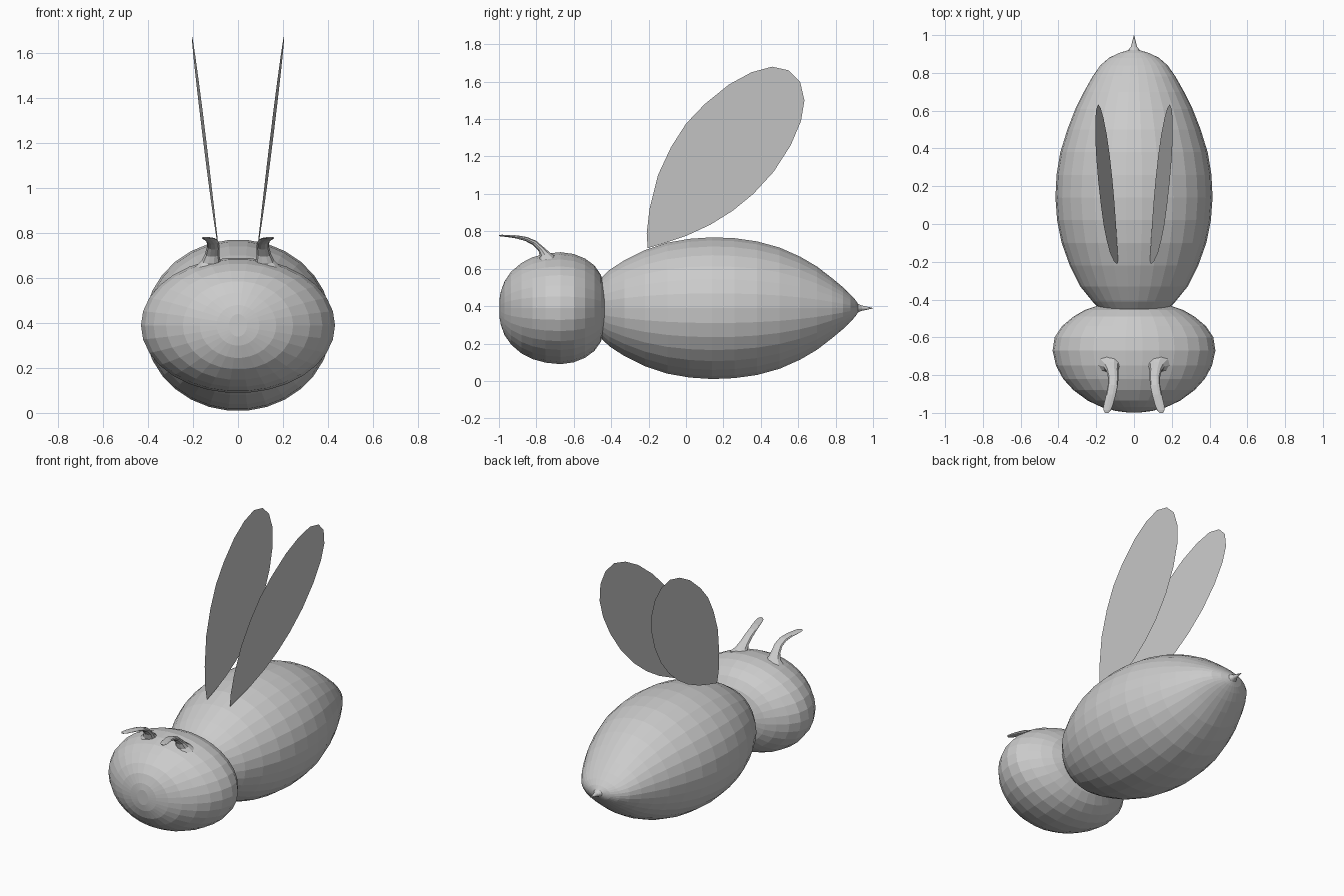
import bpy, bmesh, math
from mathutils import Vector


def make_object(name, bm):
    bmesh.ops.recalc_face_normals(bm, faces=bm.faces)
    mesh = bpy.data.meshes.new(name)
    bm.to_mesh(mesh)
    bm.free()
    obj = bpy.data.objects.new(name, mesh)
    bpy.context.collection.objects.link(obj)
    return obj


def loft(name, stations, sides, side=1):
    """Elliptical rings swept along a path; station = x, y, z, half width, half depth."""
    bm = bmesh.new()
    centres = [Vector((side * s[0], s[1], s[2])) for s in stations]
    rings = []
    for i, s in enumerate(stations):
        t = centres[min(i + 1, len(centres) - 1)] - centres[max(i - 1, 0)]
        t.x = 0
        t.normalize()
        across, up = Vector((1, 0, 0)), Vector((0, -t.z, t.y))
        ring = []
        for k in range(sides):
            a = 2 * math.pi * k / sides
            ring.append(bm.verts.new(centres[i] + across * s[3] * math.cos(a)
                                     + up * s[4] * math.sin(a)))
        rings.append(ring)
    for a, b in zip(rings, rings[1:]):
        for k in range(sides):
            n = (k + 1) % sides
            bm.faces.new((a[k], a[n], b[n], b[k]))
    bm.faces.new(rings[0])
    bm.faces.new(rings[-1])
    return make_object(name, bm)


# Abdomen with sting: y, half width, half height
body = [(-0.45, 0.18, 0.165), (-0.41, 0.22, 0.205), (-0.33, 0.285, 0.257),
        (-0.22, 0.34, 0.312), (-0.1, 0.383, 0.352), (0.02, 0.407, 0.373),
        (0.14, 0.416, 0.381), (0.26, 0.41, 0.376), (0.38, 0.39, 0.359),
        (0.5, 0.353, 0.326), (0.61, 0.31, 0.277), (0.7, 0.265, 0.224),
        (0.78, 0.22, 0.162), (0.84, 0.178, 0.112), (0.88, 0.132, 0.073),
        (0.905, 0.08, 0.045), (0.92, 0.03, 0.023), (0.94, 0.016, 0.014),
        (0.97, 0.008, 0.008), (1.0, 0.001, 0.001)]
loft("abdomen", [(0, y, 0.389, w, h) for y, w, h in body], 30)

# Head: y, half width, half height
head = [(-0.997, 0.04, 0.05), (-0.99, 0.095, 0.09), (-0.97, 0.17, 0.145),
        (-0.935, 0.245, 0.196), (-0.88, 0.32, 0.243), (-0.82, 0.375, 0.274),
        (-0.75, 0.413, 0.293), (-0.67, 0.431, 0.301), (-0.6, 0.42, 0.291),
        (-0.54, 0.38, 0.267), (-0.49, 0.32, 0.23), (-0.455, 0.26, 0.18),
        (-0.435, 0.2, 0.11), (-0.43, 0.12, 0.05)]
loft("head", [(0, y, 0.389, w, h) for y, w, h in head], 30)

# Feelers: flared base, curling forward to a flat tip
feeler = [(0.125, -0.745, 0.645, 0.068, 0.055), (0.12, -0.755, 0.675, 0.042, 0.03),
          (0.115, -0.775, 0.705, 0.032, 0.018), (0.11, -0.81, 0.738, 0.028, 0.015),
          (0.112, -0.855, 0.759, 0.027, 0.012), (0.122, -0.905, 0.77, 0.026, 0.009),
          (0.135, -0.955, 0.775, 0.025, 0.006), (0.142, -0.985, 0.777, 0.02, 0.005),
          (0.145, -1.0, 0.777, 0.009, 0.003)]

# Wings: thin leaf-shaped sheets, outline in y, z
outline = [(-0.205, 0.71), (-0.21, 0.79), (-0.195, 0.92), (-0.15, 1.1), (-0.08, 1.25),
           (0.0, 1.375), (0.1, 1.48), (0.23, 1.585), (0.35, 1.65), (0.46, 1.68),
           (0.55, 1.66), (0.61, 1.6), (0.633, 1.5), (0.615, 1.39), (0.56, 1.26),
           (0.47, 1.12), (0.36, 1.0), (0.25, 0.91), (0.13, 0.835), (0.0, 0.775),
           (-0.12, 0.735)]


def wing(name, side):
    bm = bmesh.new()
    bm.faces.new([bm.verts.new((side * (0.085 + 0.11 * (z - 0.72) + 0.022 * (y + 0.2)), y, z))
                  for y, z in outline])
    return make_object(name, bm)


for label, side in (("right", 1), ("left", -1)):
    loft(label + "_feeler", feeler, 10, side)
    wing(label + "_wing", side)
